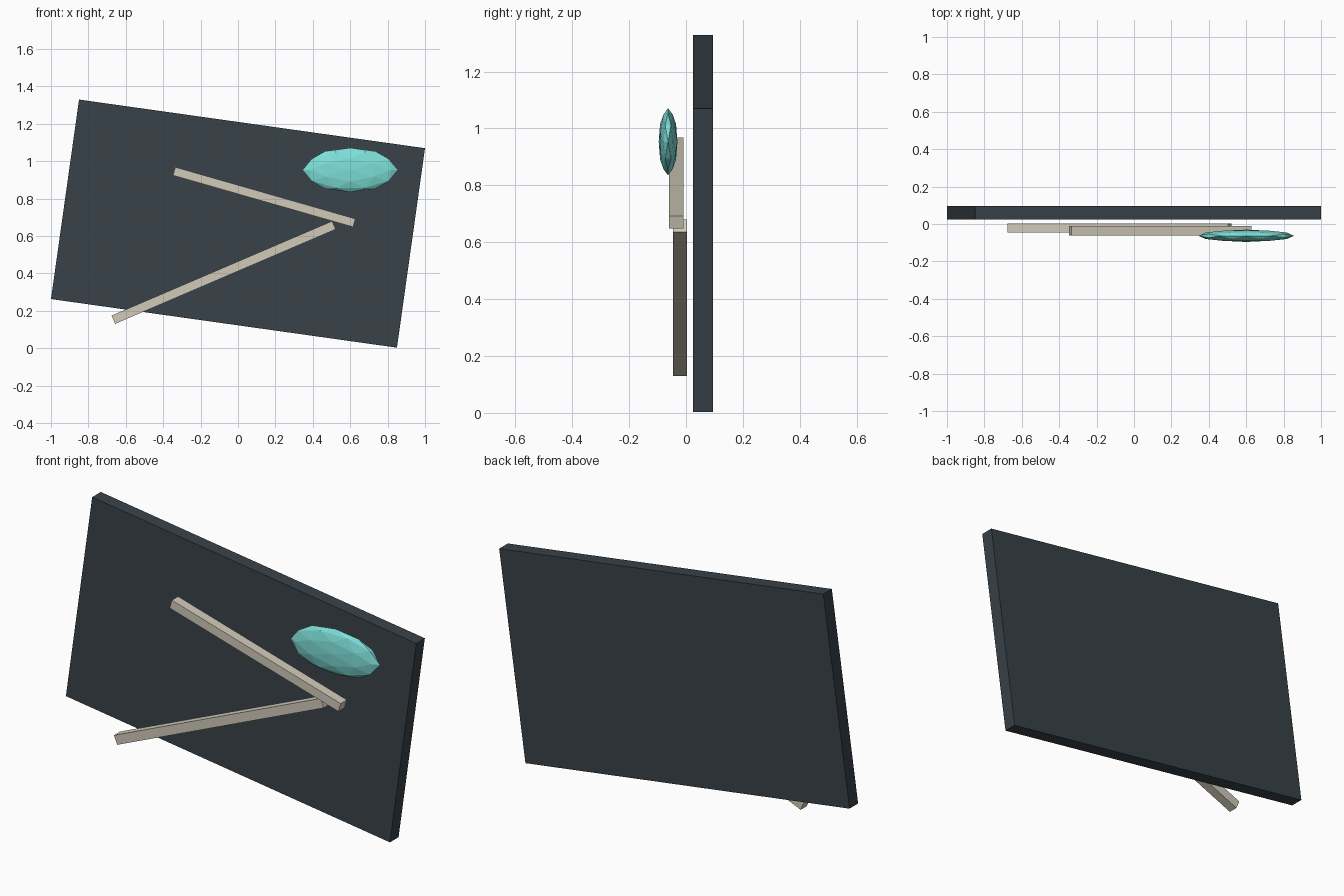
import bpy, bmesh
from math import radians
from itertools import product
from mathutils import Vector

if "Cube" in bpy.data.objects:
    bpy.data.objects.remove(bpy.data.objects["Cube"])


def material(name, color):
    m = bpy.data.materials.new(name)
    m.diffuse_color = (*color, 1)
    m.use_nodes = True
    m.node_tree.nodes["Principled BSDF"].inputs["Base Color"].default_value = m.diffuse_color
    return m


def slab(name, center, size, angle, mat):
    """Box tilted in the front plane (positive angle lifts the right end)."""
    bpy.ops.mesh.primitive_cube_add(size=1, location=center,
                                    rotation=(0, -radians(angle), 0))
    ob = bpy.context.object
    ob.name = name
    ob.scale = size
    ob.data.materials.append(mat)
    bpy.ops.object.transform_apply(location=False, rotation=True, scale=True)
    return ob


dark = material("dark_slate", (0.04, 0.054, 0.066))
cream = material("cream", (0.64, 0.59, 0.49))
teal = material("teal", (0.21, 0.74, 0.69))

# Tilted back panel and the two bars in front of it
slab("back_panel", (0, 0.06, 0.666), (1.868, 0.07, 1.077), -8, dark)
slab("upper_bar", (0.14, -0.035, 0.808), (1.002, 0.051, 0.046), -16, cream)
slab("lower_bar", (-0.077, -0.021, 0.405), (1.283, 0.05, 0.048), 23.2, cream)

# Flattened faceted pebble: once-subdivided icosahedron with an edge on top
bm = bmesh.new()
points = set()
for base in ((0.5257, 0.8507, 0), (0.309, 0.809, 0.5), (1, 0, 0)):
    for k in range(3):
        x, up, depth = base[k:] + base[:k]
        for sx, sy, sz in product((1, -1), repeat=3):
            points.add((sx * x, sy * depth, sz * up))
for p in sorted(points):
    bm.verts.new(Vector(p).normalized())
bmesh.ops.convex_hull(bm, input=bm.verts[:])
bmesh.ops.scale(bm, vec=(0.255, 0.033, 0.118), verts=bm.verts[:])
bmesh.ops.recalc_face_normals(bm, faces=bm.faces[:])
mesh = bpy.data.meshes.new("oval_pebble")
bm.to_mesh(mesh)
bm.free()
mesh.materials.append(teal)
pebble = bpy.data.objects.new("oval_pebble", mesh)
pebble.location = (0.6, -0.063, 0.953)
bpy.context.collection.objects.link(pebble)
